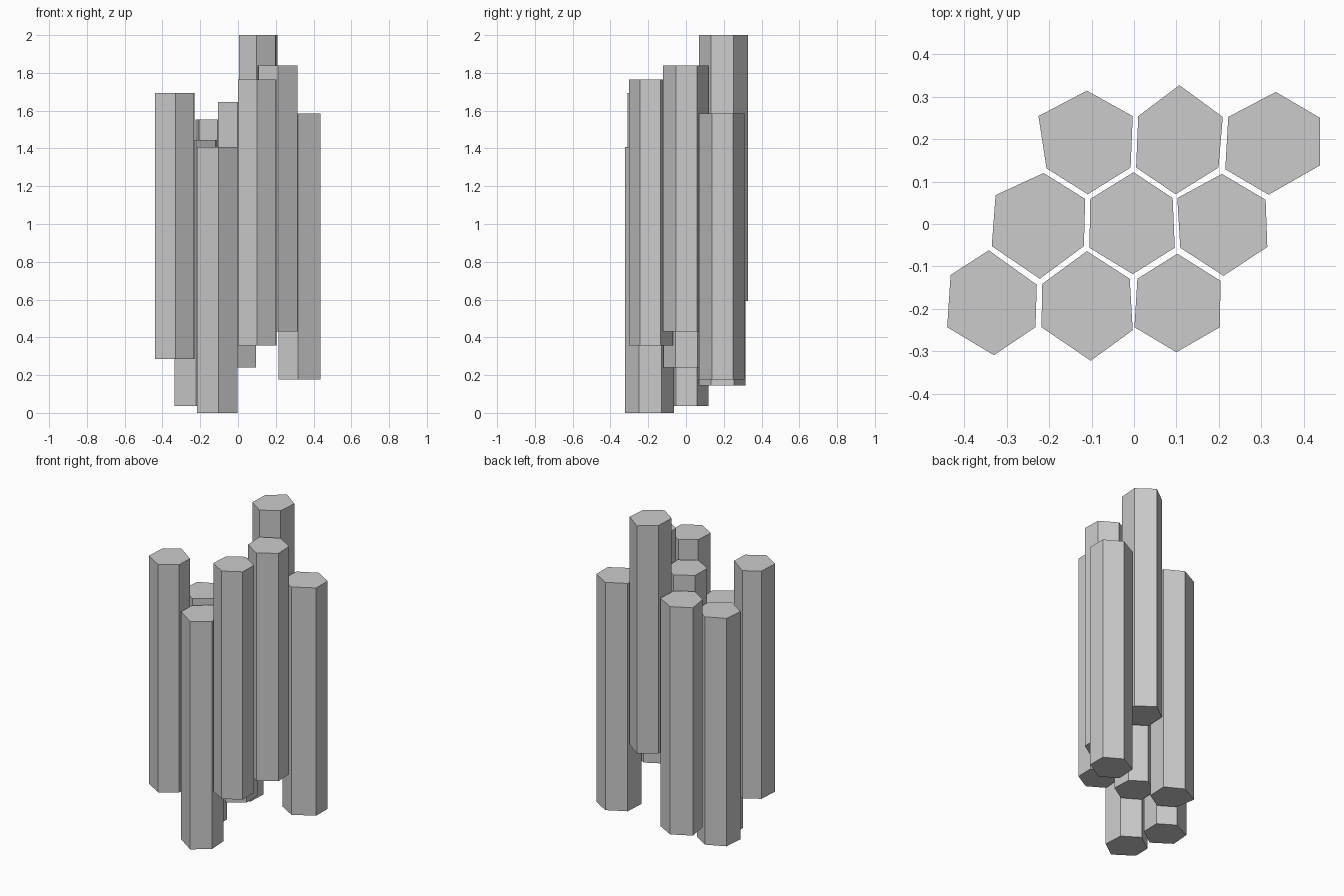
import bpy, bmesh

HEIGHT = 1.408

# Each column: base height and its irregular hexagonal outline (x, y)
COLUMNS = {
    "back_left":    (0.146, [(-.225, .254), (-.111, .314), (-.003, .254), (-.008, .133), (-.109, .070), (-.206, .131)]),
    "back_middle":  (0.592, [(.010, .254), (.107, .327), (.209, .252), (.199, .133), (.098, .070), (.005, .133)]),
    "back_right":   (0.176, [(.222, .252), (.334, .311), (.438, .250), (.438, .138), (.317, .069), (.215, .129)]),
    "middle_left":  (0.036, [(-.326, .068), (-.213, .120), (-.115, .059), (-.118, -.052), (-.222, -.129), (-.335, -.052)]),
    "centre":       (0.239, [(-.103, .059), (-.001, .122), (.091, .061), (.096, -.056), (-.003, -.118), (-.105, -.056)]),
    "middle_right": (0.430, [(.102, .061), (.207, .118), (.310, .057), (.314, -.054), (.211, -.122), (.109, -.056)]),
    "front_left":   (0.286, [(-.432, -.120), (-.342, -.062), (-.229, -.143), (-.232, -.243), (-.330, -.309), (-.440, -.243)]),
    "front_middle": (0.000, [(-.216, -.141), (-.111, -.064), (-.010, -.129), (-.003, -.250), (-.102, -.322), (-.218, -.243)]),
    "front_right":  (0.358, [(.008, -.129), (.102, -.070), (.204, -.134), (.202, -.243), (.100, -.302), (.001, -.243)]),
}


def add_column(name, base, outline):
    """Extrude a hexagonal outline into a flat-sided stone column."""
    bm = bmesh.new()
    face = bm.faces.new([bm.verts.new((x, y, base)) for x, y in outline])
    top = bmesh.ops.extrude_face_region(bm, geom=[face], use_keep_orig=True)["geom"]
    for v in (g for g in top if isinstance(g, bmesh.types.BMVert)):
        v.co.z += HEIGHT
    bmesh.ops.recalc_face_normals(bm, faces=bm.faces)
    mesh = bpy.data.meshes.new(name)
    bm.to_mesh(mesh)
    bm.free()
    bpy.context.collection.objects.link(bpy.data.objects.new(name, mesh))


# Cluster of nine staggered columns
for place, (base, outline) in COLUMNS.items():
    add_column("column_" + place, base, outline)
